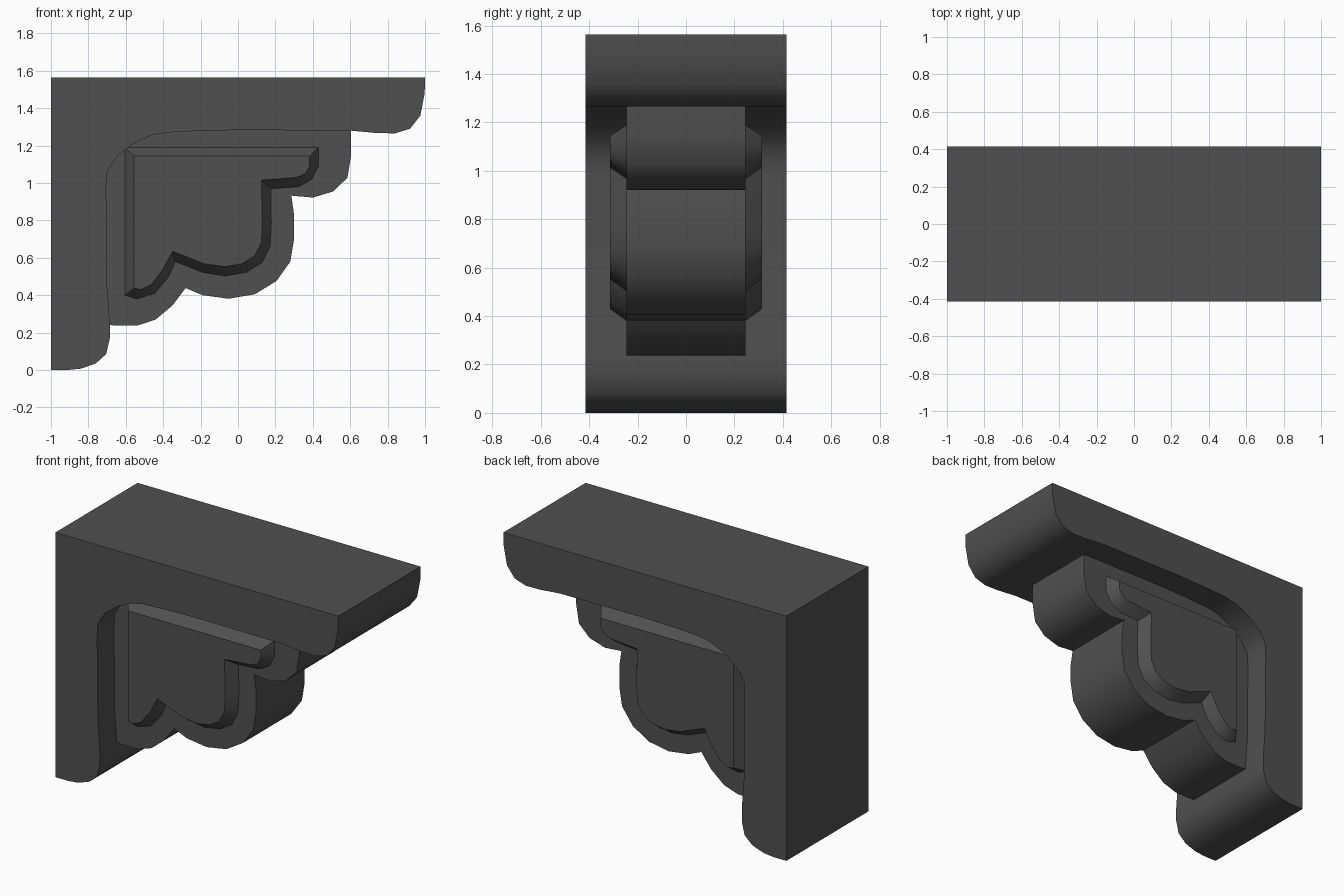
import bpy, bmesh
from math import radians

# Dark grey finish
dark = bpy.data.materials.new("dark_grey")
dark.diffuse_color = (0.08, 0.08, 0.08, 1)


def loft(name, sections, cap_end=True, smooth=43):
    """Join (y, profile) sections with equal point counts into a solid."""
    bm = bmesh.new()
    rings = [[bm.verts.new((x, y, z)) for x, z in prof] for y, prof in sections]
    n = len(rings[0])
    for a, b in zip(rings, rings[1:]):
        for i in range(n):
            j = (i + 1) % n
            bm.faces.new((a[i], a[j], b[j], b[i]))
    bm.faces.new(rings[0])
    if cap_end:
        bm.faces.new(rings[-1][::-1])
    bmesh.ops.recalc_face_normals(bm, faces=bm.faces)
    front = min(bm.faces, key=lambda f: f.calc_center_median().y)
    if front.normal.y > 0:
        bmesh.ops.reverse_faces(bm, faces=bm.faces)
    mesh = bpy.data.meshes.new(name)
    bm.to_mesh(mesh)
    bm.free()
    mesh.materials.append(dark)
    ob = bpy.data.objects.new(name, mesh)
    bpy.context.collection.objects.link(ob)
    bpy.ops.object.select_all(action='DESELECT')
    ob.select_set(True)
    bpy.context.view_layer.objects.active = ob
    bpy.ops.object.shade_smooth_by_angle(angle=radians(smooth))
    return ob


# L-shaped outer bracket with rounded ends
bracket = [(-1, 0), (-1, 1.563), (1, 1.563), (0.998, 1.48), (0.975, 1.36), (0.92, 1.29),
           (0.84, 1.265), (0.74, 1.267), (0.60, 1.28), (0, 1.283), (-0.22, 1.278),
           (-0.38, 1.27), (-0.46, 1.255), (-0.56, 1.21), (-0.65, 1.14), (-0.70, 1.06),
           (-0.705, 0.98), (-0.70, 0.45), (-0.685, 0.25), (-0.685, 0.17),
           (-0.705, 0.085), (-0.76, 0.035), (-0.84, 0.007), (-0.91, 0)]
loft("bracket", [(-0.415, bracket), (0.415, bracket)])

# Scalloped core, tucked into the bracket's inner corner
core = [(-0.71, 0.242), (-0.64, 0.237), (-0.54, 0.237), (-0.44, 0.27), (-0.35, 0.345),
        (-0.28, 0.438), (-0.19, 0.40), (-0.05, 0.381), (0.09, 0.405), (0.205, 0.475),
        (0.28, 0.58), (0.30, 0.70), (0.30, 0.83), (0.285, 0.932), (0.40, 0.922),
        (0.51, 0.955), (0.585, 1.028), (0.605, 1.15), (0.605, 1.30), (-0.45, 1.28),
        (-0.58, 1.22), (-0.72, 1.08)]
loft("scalloped_core", [(-0.245, core), (0.245, core)])

# Raised bevelled panel on each side of the core
base = [(-0.605, 1.19), (0.43, 1.19), (0.43, 1.09), (0.395, 1.02), (0.325, 0.98),
        (0.175, 0.968), (0.178, 0.78), (0.172, 0.66), (0.13, 0.575), (0.045, 0.522),
        (-0.07, 0.503), (-0.19, 0.522), (-0.335, 0.58), (-0.37, 0.50), (-0.445, 0.41),
        (-0.54, 0.38), (-0.605, 0.40)]
face = [(-0.557, 1.143), (0.382, 1.143), (0.382, 1.09), (0.36, 1.05), (0.315, 1.03),
        (0.125, 1.015), (0.13, 0.78), (0.125, 0.68), (0.088, 0.61), (0.02, 0.568),
        (-0.07, 0.553), (-0.18, 0.568), (-0.35, 0.635), (-0.40, 0.54), (-0.465, 0.455),
        (-0.52, 0.43), (-0.557, 0.437)]
panel = loft("raised_panels", [(-0.315, face), (-0.245, base)], cap_end=False)
mirror = panel.modifiers.new("other_side", 'MIRROR')
mirror.use_axis = (False, True, False)
mirror.use_mirror_merge = False
